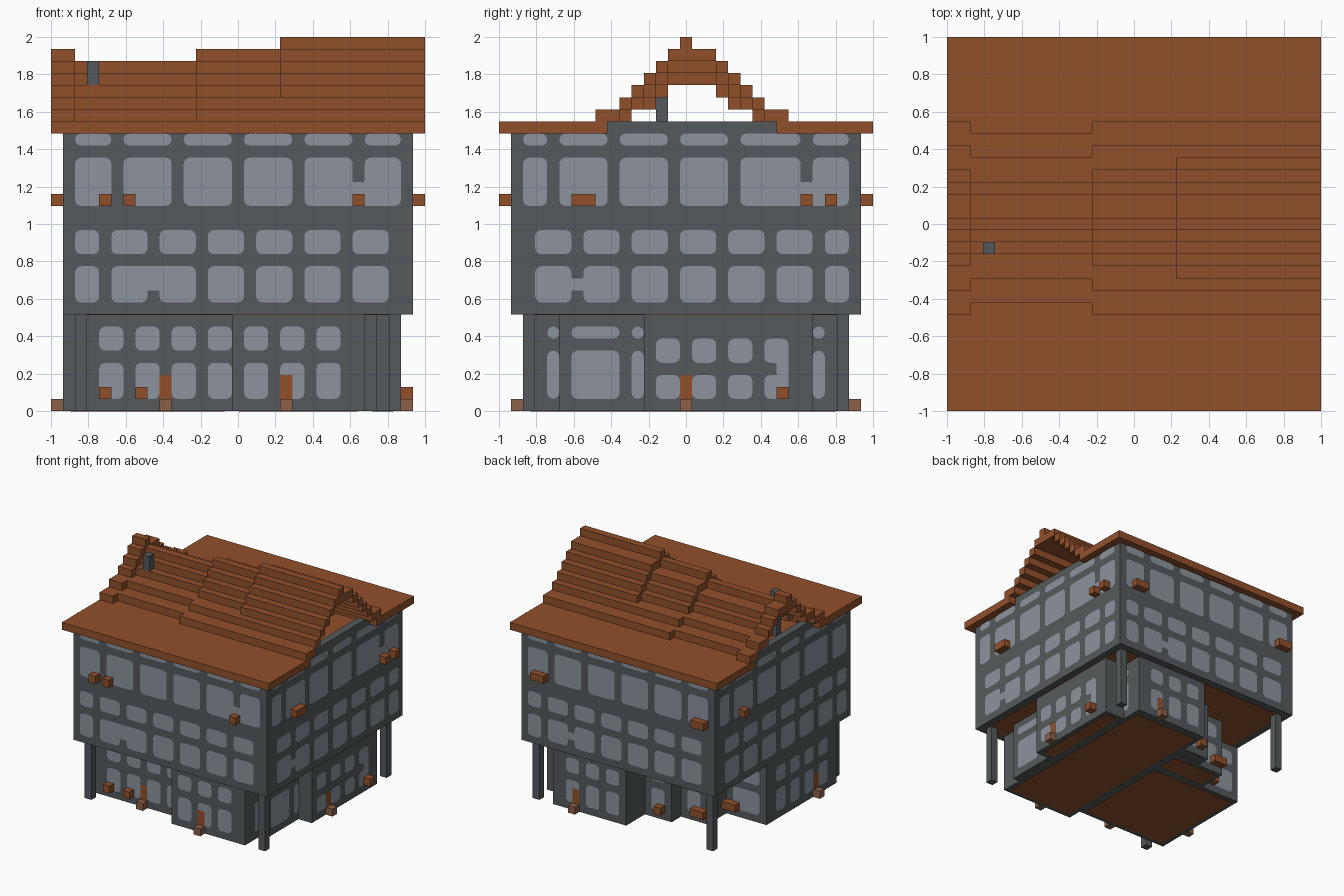
import bpy, bmesh, math

if "Cube" in bpy.data.objects:
    bpy.data.objects.remove(bpy.data.objects["Cube"])

U = 2 / 31          # block size
MID = 15.5          # grid centre in blocks


def material(name, rgb):
    m = bpy.data.materials.new(name)
    m.use_nodes = True
    m.diffuse_color = (*rgb, 1)
    m.node_tree.nodes["Principled BSDF"].inputs["Base Color"].default_value = (*rgb, 1)
    return m


STONE = material("grey stone", (.091, .102, .107))
GLASS = material("pale glass", (.265, .29, .34))
WOOD = material("brown wood", (.283, .08, .024))
STEP = material("worn wood", (.258, .12, .065))


def finish(name, bm, mat):
    mesh = bpy.data.meshes.new(name)
    bm.to_mesh(mesh)
    bm.free()
    mesh.materials.append(mat)
    bpy.context.collection.objects.link(bpy.data.objects.new(name, mesh))


def blocks(name, mat, spans, trim=0):
    """One object made of boxes given as block spans in x, y and z."""
    bm = bmesh.new()
    for xs, ys, zs in spans:
        cube = bmesh.ops.create_cube(bm, size=1)["verts"]
        for v in cube:
            for i, (span, mid) in enumerate(((xs, MID), (ys, MID), (zs, 0))):
                side = 1 if v.co[i] > 0 else 0
                inset = trim * (1 - 2 * side) if i < 2 else 0
                v.co[i] = (span[side] + inset - mid) * U
    finish(name, bm, mat)


def panels(name, mat, axis, sign, plane, rects, radius=.032, lift=.004):
    """Thin plates on a wall; rects are (u0, u1, z0, z1) in blocks."""
    bm = bmesh.new()
    for u0, u1, z0, z1 in rects:
        a, b = (u0 - MID) * U, (u1 - MID) * U
        c, d = z0 * U, z1 * U
        r = min(radius, (d - c) / 2)
        corners = ((b - r, d - r), (a + r, d - r), (a + r, c + r), (b - r, c + r))
        points = []
        for q, (cu, cz) in enumerate(corners):
            for s in range(4 if r else 1):
                t = math.pi / 2 * (q + s / 3)
                points.append((cu + r * math.cos(t), cz + r * math.sin(t)))
        depth = (plane - MID) * U + sign * lift
        verts = [bm.verts.new((u, depth, z) if axis == "y" else (depth, u, z))
                 for u, z in points]
        face = bm.faces.new(verts)
        face.normal_update()
        if face.normal["xyz".index(axis)] * sign < 0:
            face.normal_flip()
    bmesh.ops.remove_doubles(bm, verts=bm.verts, dist=1e-6)
    finish(name, bm, mat)


def grid(columns, *rows):
    return [(*c, *r) for r in rows for c in columns]


def flip(columns):
    return [(31 - b, 31 - a) for a, b in columns]


# Upper storeys and corner posts
blocks("upper_storeys", STONE, [((1, 30), (1, 30), (8, 23))])
blocks("posts", STONE, [((x, x + 1), (y, y + 1), (0, 8)) for x in (2, 28) for y in (2, 28)])
blocks("upper_floor_underside", WOOD, [((1, 30), (1, 30), (7.95, 8.1))], trim=1)

# Ground floor with projecting bays
bays = [(15, 26, 2, 6), (1, 15, 4, 19), (15, 27, 5, 26), (26, 29, 12, 26),
        (15, 26, 25, 29), (7, 15, 18, 23), (11, 15, 22, 25)]
blocks("ground_floor", STONE, [((a, b), (c, d), (0, 8)) for a, b, c, d in bays])
floors = [(15, 26, 2, 28.5), (1, 15, 4, 19), (26, 29, 12, 26), (7, 15, 19, 23)]
blocks("ground_floor_underside", WOOD,
       [((a, b), (c, d), (-.03, .1)) for a, b, c, d in floors], trim=.6)

# Upper windows: two tall storeys on each side
wide = [(2, 5), (6, 10), (11, 15), (16, 20), (21, 25), (26, 29)]
wide_side = [(2, 4), (5, 9), (10, 14), (15, 19), (20, 25), (26, 29)]
small = [(2, 4), (5, 8), (9, 12), (13, 16), (17, 20), (21, 24), (25, 28)]
small_side = flip(small)
TALL, CUT, LOW, SHORT = (17, 21), (22, 23), (9, 12), (13, 15)
walls = (
    ("front", "y", -1, 1, wide, small, [(24.4, 26.6, 17, 19), (7.4, 9.6, 10, 12)]),
    ("right_side", "x", 1, 30, wide_side, small_side,
     [(24.4, 26.6, 17, 19), (5.4, 7.6, 10, 11)]),
    ("back", "y", 1, 30, flip(wide), small_side, [(22, 23.6, 10, 11)]),
    ("left_side", "x", -1, 1, flip(wide_side), small, []),
)
for name, axis, sign, plane, big, little, joins in walls:
    panels(name + "_windows", GLASS, axis, sign, plane,
           grid(big, TALL, CUT) + grid(little, LOW, SHORT))
    if joins:
        panels(name + "_window_joins", GLASS, axis, sign, plane, joins, radius=0)

# Ground windows
three = [(16, 18), (19, 21), (22, 24)]
four = [(4, 6), (7, 9), (10, 12), (13, 15)]
east = [(13, 15), (16, 18), (19, 21), (22, 24)]
base, head = (1, 4), (5, 7)
ground = (
    ("front_bay", "y", -1, 2, grid(three, base, head)),
    ("front_wing", "y", -1, 4, grid(four, base, head)),
    ("right_wall", "x", 1, 27, grid([(6, 10), (11, 12)], (1, 5), (6, 7))),
    ("right_bay", "x", 1, 29, grid(east, (1, 3), (4, 6)) + [(23, 24, 2, 5)]),
    ("front_bay_side", "x", 1, 26, grid([(4, 5)], (1, 5), (6, 7))),
    ("back_bay_side", "x", 1, 26, grid([(26, 27)], (1, 5), (6, 7))),
    ("back_bay", "y", 1, 29, grid(three, base, head)),
    ("back_notch", "y", 1, 25, grid([(12, 14)], base, head)),
    ("back_step", "y", 1, 23, grid([(8, 10)], base, head)),
    ("back_wing", "y", 1, 19, grid([(2, 6)], base, head)),
    ("left_wing", "x", -1, 1, grid([(6, 8), (9, 11), (12, 14), (15, 17)], base, head)),
)
for name, axis, sign, plane, rects in ground:
    panels(name + "_windows", GLASS, axis, sign, plane, rects)

# Doors with a step in front of each
doors = (("y", -1, 4, 9), ("y", -1, 2, 19), ("x", 1, 29, 15), ("y", 1, 29, 22), ("x", -1, 1, 8))
steps = []
for i, (axis, sign, plane, u) in enumerate(doors):
    panels(f"door_{i}", WOOD, axis, sign, plane, [(u, u + 1, 0, 3)], radius=0, lift=.007)
    out = (plane, plane + 1) if sign > 0 else (plane - 1, plane)
    spans = ((u, u + 1), out) if axis == "y" else (out, (u, u + 1))
    steps.append((*spans, (0, 1)))
blocks("door_steps", STEP, steps)

# Wooden boxes on the walls: x span, y span, bottom
boxes = [((4, 5), (0, 1), 17), ((6, 7), (0, 1), 17), ((25, 26), (0, 1), 17),
         ((30, 31), (6, 8), 17), ((30, 31), (25, 26), 17), ((30, 31), (27, 28), 17),
         ((26, 28), (30, 31), 17), ((2, 4), (30, 31), 17), ((0, 1), (24, 25), 17),
         ((4, 5), (3, 4), 1), ((7, 8), (3, 4), 1), ((29, 30), (23, 24), 1),
         ((12, 13), (25, 26), 1), ((7, 9), (23, 24), 1), ((5, 7), (19, 20), 1)]
blocks("wall_boxes", WOOD, [(xs, ys, (z, z + 1)) for xs, ys, z in boxes])

# Eaves, gable sills and attic floor
blocks("eaves", WOOD, [((0, 31), ys, (23, 24)) for ys in ((0, 9), (23, 31))])
blocks("gable_sills", STONE, [((x, x + 1), (9, 23), (23, 24)) for x in (1, 29)])
blocks("attic_floor", WOOD, [((2, 29), (9, 23), (23, 23.1))])

# Stepped roof: hollow layers, each section with its own height
medium = [(8, 24), (10, 22), (12, 20), (13, 19), (14, 18), (15, 16)]
low = [(9, 23), (11, 21), (13, 19), (14, 18), (15, 16)]
high = [(8, 24), (10, 22), (11, 21), (12, 20), (13, 19), (14, 18), (15, 16)]
layers = []
for xs, profile in (((0, 2), medium), ((2, 12), low), ((12, 19), medium), ((19, 31), high)):
    for i, (a, b) in enumerate(profile):
        zs = (24 + i, 25 + i)
        if i >= len(profile) - 2:
            layers.append((xs, (a, b), zs))
        else:
            c, d = profile[i + 1]
            layers += [(xs, (a, c), zs), (xs, (d, b), zs)]
blocks("stepped_roof", WOOD, layers)

# Chimney
blocks("chimney", STONE, [((3, 4), (13, 14), (23, 29))])
